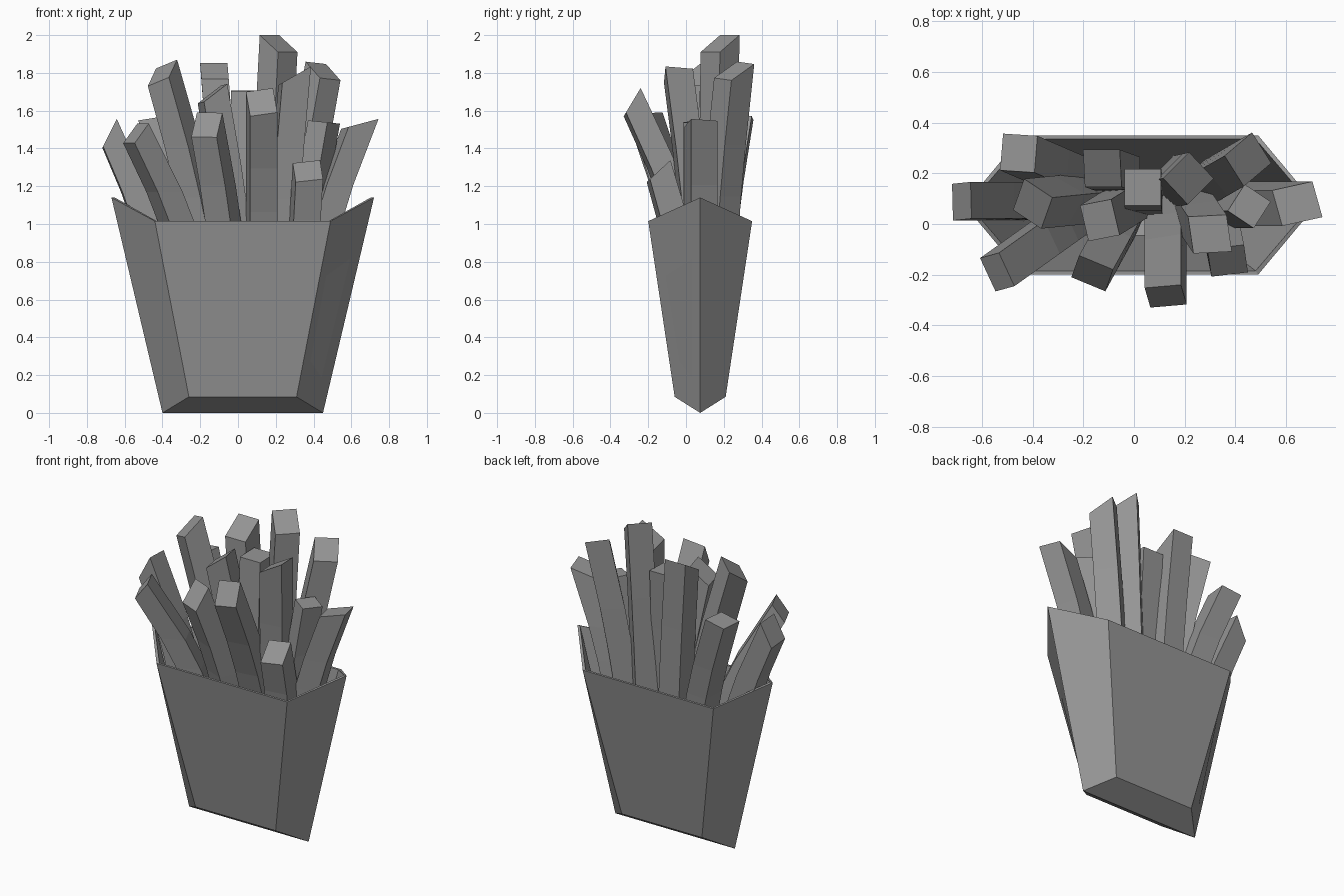
import bpy, bmesh
from math import radians
from mathutils import Vector, Matrix

if "Cube" in bpy.data.objects:
    bpy.data.objects.remove(bpy.data.objects["Cube"])

grey = bpy.data.materials.new("plain_grey")
grey.use_nodes = True
grey.diffuse_color = (0.3, 0.3, 0.3, 1)
bsdf = next(n for n in grey.node_tree.nodes if n.type == 'BSDF_PRINCIPLED')
bsdf.inputs["Base Color"].default_value = (0.3, 0.3, 0.3, 1)


def finish(bm, name):
    bmesh.ops.recalc_face_normals(bm, faces=bm.faces)
    mesh = bpy.data.meshes.new(name)
    bm.to_mesh(mesh)
    bm.free()
    mesh.materials.append(grey)
    obj = bpy.data.objects.new(name, mesh)
    bpy.context.collection.objects.link(obj)
    return obj


def bridge(bm, a, b):
    for i in range(len(a)):
        j = (i + 1) % len(a)
        bm.faces.new((a[i], a[j], b[j], b[i]))


# Carton: hollow six-sided shell with a folded, ridged bottom
CX, CY = 0.025, 0.075


def hex_ring(bm, end_x, end_z, corner_x, half_y, corner_z):
    points = [(-end_x, 0, end_z), (-corner_x, -half_y, corner_z),
              (corner_x, -half_y, corner_z), (end_x, 0, end_z),
              (corner_x, half_y, corner_z), (-corner_x, half_y, corner_z)]
    return [bm.verts.new((CX + x, CY + y, z)) for x, y, z in points]


bm = bmesh.new()
rings = [hex_ring(bm, *r) for r in (
    (0.425, 0, 0.285, 0.135, 0.085),
    (0.695, 1.14, 0.465, 0.275, 1.015),
    (0.677, 1.14, 0.455, 0.26, 1.015),
    (0.41, 0.02, 0.275, 0.12, 0.105))]
for a, b in zip(rings, rings[1:]):
    bridge(bm, a, b)
for r in (rings[0], rings[-1]):
    bm.faces.new(r[:4])
    bm.faces.new((r[3], r[4], r[5], r[0]))
finish(bm, "carton")

# Fries: square bars that bow outward and end in a slanted cut
RIM, BOTTOM = 1.02, 0.6


def fry(name, tip, base, turn, slant, size=0.145):
    tip, base = Vector(tip), Vector((*base, RIM))
    lean = (tip - base) / (tip.z - RIM)
    lean_tip = Vector((lean.x * 1.2, lean.y * 1.2, 1))
    spin = Matrix.Rotation(radians(turn), 3, 'Z')
    h = size / 2
    corners = [spin @ Vector(c) for c in
               ((-h, -h, 0), (h, -h, 0), (h, h, 0), (-h, h, 0))]
    bm = bmesh.new()
    last = None
    steps = 4
    for k in range(steps + 1):
        z = BOTTOM + (tip.z - 0.12 - BOTTOM) * k / steps if k < steps else tip.z
        u = (z - RIM) / (tip.z - RIM)
        centre = base.lerp(tip, u * (0.8 + 0.2 * u))
        centre.z = z
        ring = []
        for c in corners:
            p = centre + c
            if k == steps:
                p += lean_tip * (c.x * slant[0] + c.y * slant[1])
            ring.append(bm.verts.new(p))
        if last:
            bridge(bm, last, ring)
        else:
            bm.faces.new(ring)
        last = ring
    bm.faces.new(last)
    finish(bm, name)


# name, tip centre, centre at the rim, turn, slant of the cut
fry("fry_far_right_side", (-0.68, 0.09, 1.48), (-0.49, 0.09), 3, (1, 0))
fry("fry_front_right_side", (-0.54, -0.19, 1.48), (-0.33, -0.04), 25, (0.65, 0.3))
fry("fry_back_right_side", (-0.455, 0.28, 1.56), (-0.27, 0.2), -5, (0.15, 0))
fry("fry_tall_right_side", (-0.40, 0.08, 1.80), (-0.2, 0.1), -30, (0.6, 0.4))
fry("fry_front_inner_right", (-0.165, -0.195, 1.525), (-0.08, -0.04), -23, (0.33, 0.83))
fry("fry_back_inner_right", (-0.125, 0.22, 1.81), (-0.07, 0.2), 0, (0, 0.6))
fry("fry_middle_inner_right", (-0.135, 0.015, 1.69), (-0.03, 0.08), 14, (0.65, 0.1))
fry("fry_centre", (0.035, 0.145, 1.705), (0.04, 0.11), 0, (0, 0.03))
fry("fry_front_centre", (0.125, -0.285, 1.645), (0.125, -0.02), 9, (0, 0.9))
fry("fry_front_short", (0.37, -0.145, 1.28), (0.355, -0.07), 9, (0, 0.7))
fry("fry_tallest", (0.215, 0.18, 1.955), (0.17, 0.17), 45, (-0.44, 0.44))
fry("fry_middle_left_side", (0.30, -0.04, 1.785), (0.24, 0.05), 8, (0.6, 0))
fry("fry_back_left_side", (0.45, 0.255, 1.81), (0.32, 0.18), 40, (-0.45, 0.4))
fry("fry_inner_left_side", (0.455, 0.07, 1.54), (0.37, 0.07), -33, (-0.1, 0), 0.125)
fry("fry_far_left_side", (0.645, 0.08, 1.53), (0.465, 0.08), 14, (0.3, 0))
